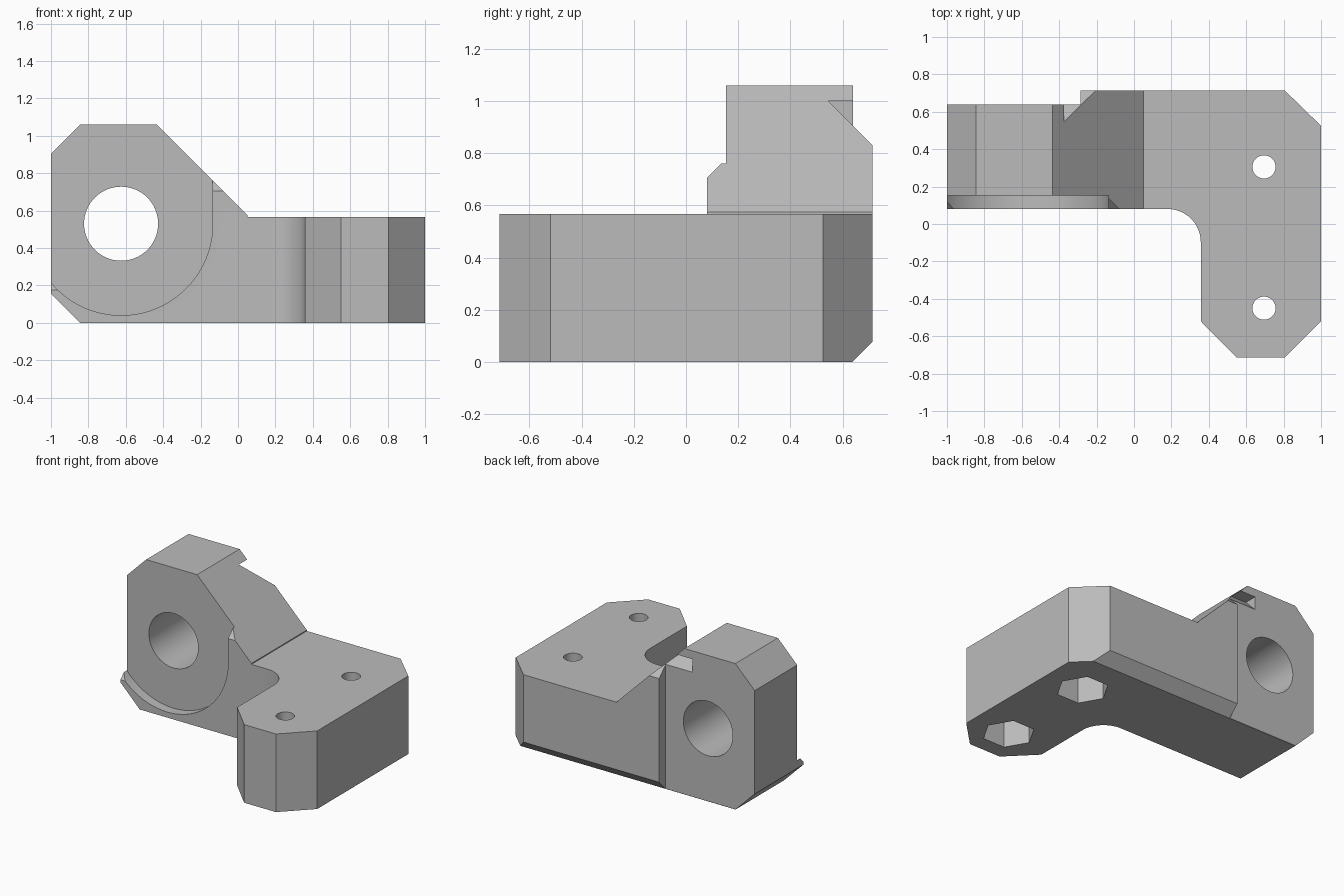
import bpy, bmesh, math
from mathutils import Vector

if "Cube" in bpy.data.objects:
    bpy.data.objects.remove(bpy.data.objects["Cube"])

grey = bpy.data.materials.new("plastic grey")
grey.diffuse_color = (0.5, 0.5, 0.5, 1)
grey.use_nodes = True
grey.node_tree.nodes["Principled BSDF"].inputs["Base Color"].default_value = grey.diffuse_color

# Maps a profile (a, b) and an extrusion depth d onto x, y, z
AXES = {
    "x": lambda a, b, d: Vector((d, a, b)),
    "y": lambda a, b, d: Vector((a, d, b)),
    "z": lambda a, b, d: Vector((a, b, d)),
}


def prism(name, profile, axis, lo, hi):
    """Closed prism: a profile extruded along one axis."""
    bm = bmesh.new()
    place = AXES[axis]
    face = bm.faces.new([bm.verts.new(place(a, b, lo)) for a, b in profile])
    new = bmesh.ops.extrude_face_region(bm, geom=[face])["geom"]
    verts = [v for v in new if isinstance(v, bmesh.types.BMVert)]
    bmesh.ops.translate(bm, verts=verts, vec=place(0, 0, hi - lo))
    bmesh.ops.recalc_face_normals(bm, faces=bm.faces)
    mesh = bpy.data.meshes.new(name)
    bm.to_mesh(mesh)
    bm.free()
    mesh.materials.append(grey)
    obj = bpy.data.objects.new(name, mesh)
    bpy.context.collection.objects.link(obj)
    return obj


def arc(cx, cy, r, start, end, n):
    """Points on an arc, angles in degrees."""
    return [(cx + r * math.cos(math.radians(start + (end - start) * i / n)),
             cy + r * math.sin(math.radians(start + (end - start) * i / n)))
            for i in range(n + 1)]


def circle(cx, cy, r, n):
    return arc(cx, cy, r, 0, 360, n)[:-1]


def box(a0, b0, a1, b1):
    return [(a0, b0), (a1, b0), (a1, b1), (a0, b1)]


# L-shaped plan with a filleted inner corner and cut outer corners
plan = ([(-1, 0.08)] + arc(0.18, -0.097, 0.177, 90, 0, 16)
        + [(0.357, -0.52), (0.55, -0.715), (0.805, -0.715), (1, -0.52),
           (1, 0.525), (0.805, 0.715), (-1, 0.715)])
bracket = prism("bracket", plan, "z", -0.1, 1.3)

# Side silhouette: clamp block sloping down to the flat base
silhouette = prism("silhouette", [
    (-1.2, 0.355), (-0.845, 0), (1.2, 0), (1.2, 0.567), (0.052, 0.567),
    (0.052, 0.574), (-0.435, 1.06), (-0.845, 1.06), (-1.2, 0.705)], "y", -1, 1)
# Restore the straight left wall by keeping the plan's x = -1 limit

cutters = [
    # back step behind the clamp and its long edge chamfers
    prism("back_step", box(-1.3, 0.64, -0.285, 0.9), "z", -0.3, 1.5),
    prism("back_top_chamfer", [(0.545, 1.0), (0.845, 0.7), (0.845, 1.0)], "x", -0.5, 0.0),
    prism("back_bottom_chamfer", [(0.54, -0.1), (0.84, -0.1), (0.84, 0.205)], "x", -1.3, 1.3),
    # rounded front recess and the chamfered tips beside it
    prism("front_recess", arc(-0.625, 0.53, 0.49, 180, 360, 40)
          + [(-0.135, 1.3), (-1.115, 1.3)], "y", -0.2, 0.153),
    prism("right_tip_chamfer", [(0, 0.625), (0.15, 0.775), (0.15, 1.2), (0, 1.2)], "x", -0.4, 0.04),
    prism("left_tip_chamfer", [(0, 0.095), (0.15, 0.245), (0, 0.245)], "x", -1.2, -0.9),
    # rod bore through the clamp
    prism("rod_bore", circle(-0.625, 0.53, 0.198, 64), "y", -0.3, 1),
]
# screw holes with hexagonal nut pockets underneath
for y in (0.305, -0.45):
    cutters.append(prism("screw_hole", circle(0.695, y, 0.062, 32), "z", -0.3, 1.5))
    cutters.append(prism("nut_pocket", circle(0.695, y, 0.175, 6), "z", -0.3, 0.3))

for cutter in [silhouette] + cutters:
    mod = bracket.modifiers.new(cutter.name, "BOOLEAN")
    mod.operation = "INTERSECT" if cutter is silhouette else "DIFFERENCE"
    mod.solver = "EXACT"
    mod.object = cutter

# Bake the cuts and drop the helpers
graph = bpy.context.evaluated_depsgraph_get()
bracket_mesh = bpy.data.meshes.new_from_object(bracket.evaluated_get(graph))
bracket.modifiers.clear()
bracket.data = bracket_mesh
for cutter in [silhouette] + cutters:
    bpy.data.objects.remove(cutter)

bpy.context.view_layer.objects.active = bracket
bracket.select_set(True)
bpy.ops.object.shade_smooth_by_angle(angle=math.radians(30))
